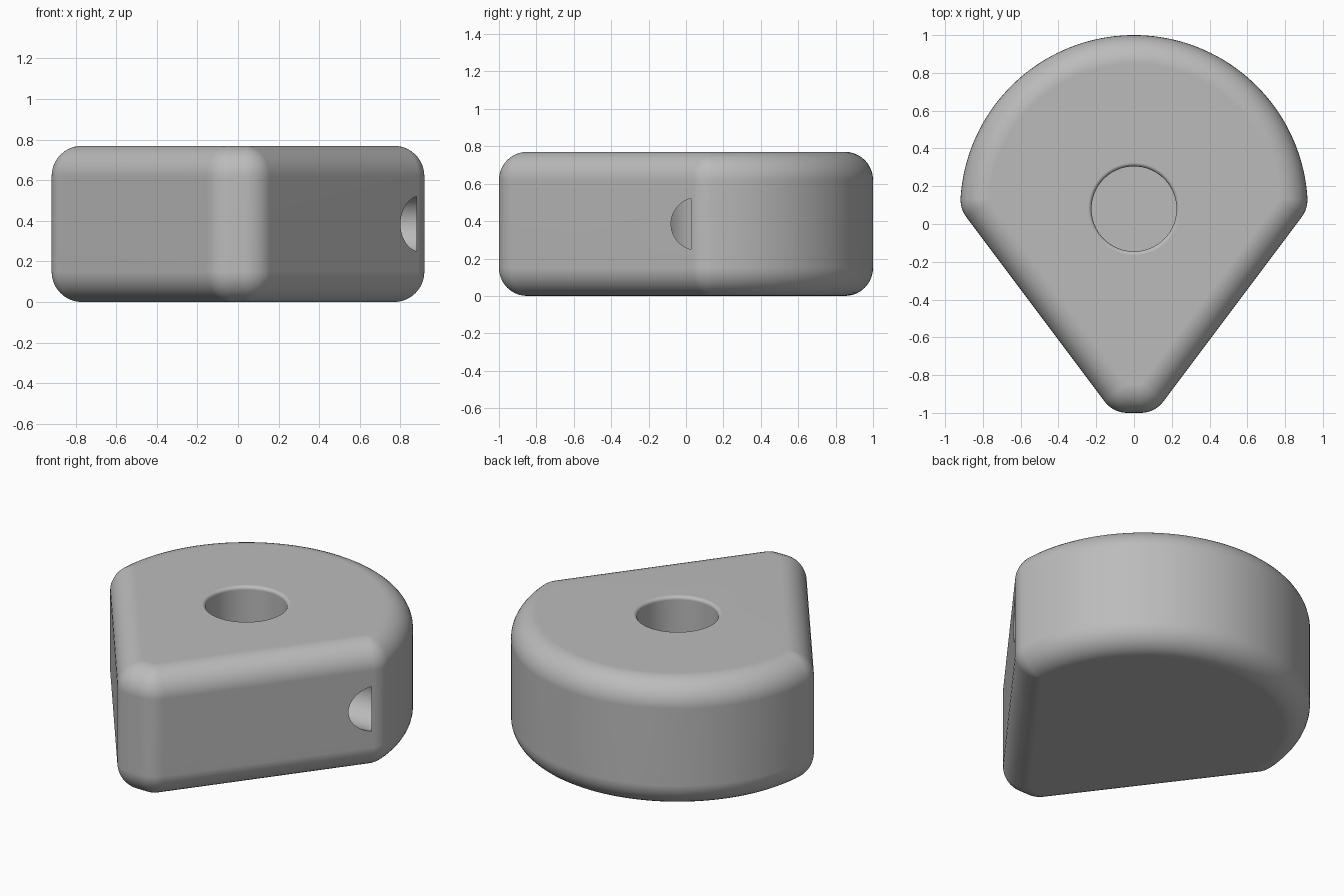
import bpy, bmesh
from math import pi, sin, cos, atan2, sqrt, radians
from mathutils import Matrix, Vector

cube = bpy.data.objects.get("Cube")
if cube:
    bpy.data.objects.remove(cube, do_unlink=True)

HEIGHT, ROUND = 0.77, 0.15      # body height, edge rounding radius
ARC_R, ARC_Y = 0.92, 0.08       # rear half-round
TIP_X, TIP_Y = 0.11, -1.0       # half width and position of the blunt tip
HOLE_R, HOLE_FLOOR, RIM = 0.225, 0.2, 0.02

grey = bpy.data.materials.new("plain grey")
grey.use_nodes = True
grey.diffuse_color = (0.5, 0.5, 0.5, 1)
grey.node_tree.nodes["Principled BSDF"].inputs["Base Color"].default_value = (0.5, 0.5, 0.5, 1)


def make_object(name, bm):
    bmesh.ops.recalc_face_normals(bm, faces=bm.faces)
    mesh = bpy.data.meshes.new(name)
    bm.to_mesh(mesh)
    bm.free()
    mesh.materials.append(grey)
    obj = bpy.data.objects.new(name, mesh)
    bpy.context.collection.objects.link(obj)
    return obj


def loft(rings):
    """Join equal rings of points into a closed solid."""
    bm = bmesh.new()
    loops = [[bm.verts.new(p) for p in ring] for ring in rings]
    n = len(loops[0])
    for a, b in zip(loops, loops[1:]):
        for i in range(n):
            j = (i + 1) % n
            bm.faces.new((a[i], a[j], b[j], b[i]))
    bm.faces.new(loops[0])
    bm.faces.new(loops[-1])
    bmesh.ops.remove_doubles(bm, verts=bm.verts, dist=1e-5)
    return bm


# Core outline: the plan shape shrunk by the rounding radius, with outward angles
side = Vector((ARC_R - TIP_X, ARC_Y - TIP_Y)).normalized()
out = Vector((side.y, -side.x))
offset = out.dot(Vector((ARC_R, ARC_Y))) - ROUND
core_r = ARC_R - ROUND
dist = offset - out.y * ARC_Y
corner = out * dist + side * sqrt(core_r ** 2 - dist ** 2)
corner_angle = atan2(corner.y, corner.x)
tip_y = TIP_Y + ROUND
tip = Vector(((offset - out.y * tip_y) / out.x, tip_y))
side_angle = atan2(out.y, out.x)


def sweep(point, start, end, steps):
    return [(point, start + (end - start) * i / steps) for i in range(steps + 1)]


half = sweep(tip, -pi / 2, side_angle, 8)
half += sweep(corner + Vector((0, ARC_Y)), side_angle, corner_angle, 6)
for i in range(1, 41):
    a = corner_angle + (pi / 2 - corner_angle) * i / 40
    half.append((Vector((core_r * cos(a), core_r * sin(a) + ARC_Y)), a))
outline = half + [(Vector((-p.x, p.y)), pi - a) for p, a in reversed(half[:-1])]


def body_ring(t, z):
    return [(p.x + ROUND * cos(t) * cos(a), p.y + ROUND * cos(t) * sin(a), z + ROUND * sin(t))
            for p, a in outline]


# Body with every outer edge rounded
steps = [pi / 2 * i / 10 for i in range(11)]
rings = [body_ring(-t, ROUND) for t in reversed(steps)]
rings += [body_ring(t, HEIGHT - ROUND) for t in steps]
body = make_object("body", loft(rings))


# Blind vertical hole with a softened rim
def circle(r, z):
    return [(r * cos(2 * pi * i / 64), r * sin(2 * pi * i / 64) + ARC_Y, z) for i in range(64)]


rim = [(HOLE_R + RIM * (1 - cos(t)), HEIGHT - RIM * (1 - sin(t))) for t in steps[::2]]
profile = [(HOLE_R, HOLE_FLOOR)] + rim + [(HOLE_R + RIM, HEIGHT + 0.1)]
hole = make_object("hole_cutter", loft([circle(r, z) for r, z in profile]))

# Horizontal bore that breaks out through the left slanted side
bm = bmesh.new()
x0, x1 = 0.1, 0.88
bmesh.ops.create_cone(bm, cap_ends=True, segments=48, radius1=0.14, radius2=0.14, depth=x1 - x0,
                      matrix=Matrix.Translation(((x0 + x1) / 2, 0.06, HEIGHT / 2))
                      @ Matrix.Rotation(pi / 2, 4, 'Y'))
bore = make_object("bore_cutter", bm)

bpy.ops.object.select_all(action='DESELECT')
body.select_set(True)
bpy.context.view_layer.objects.active = body
for cutter in (hole, bore):
    mod = body.modifiers.new("cut", 'BOOLEAN')
    mod.operation, mod.solver, mod.object = 'DIFFERENCE', 'EXACT', cutter
    bpy.ops.object.modifier_apply(modifier=mod.name)
    bpy.data.objects.remove(cutter, do_unlink=True)

# Smooth roundings with clean flats
bpy.ops.object.shade_smooth_by_angle(angle=radians(30))
weighted = body.modifiers.new("clean_shading", 'WEIGHTED_NORMAL')
weighted.keep_sharp = True
